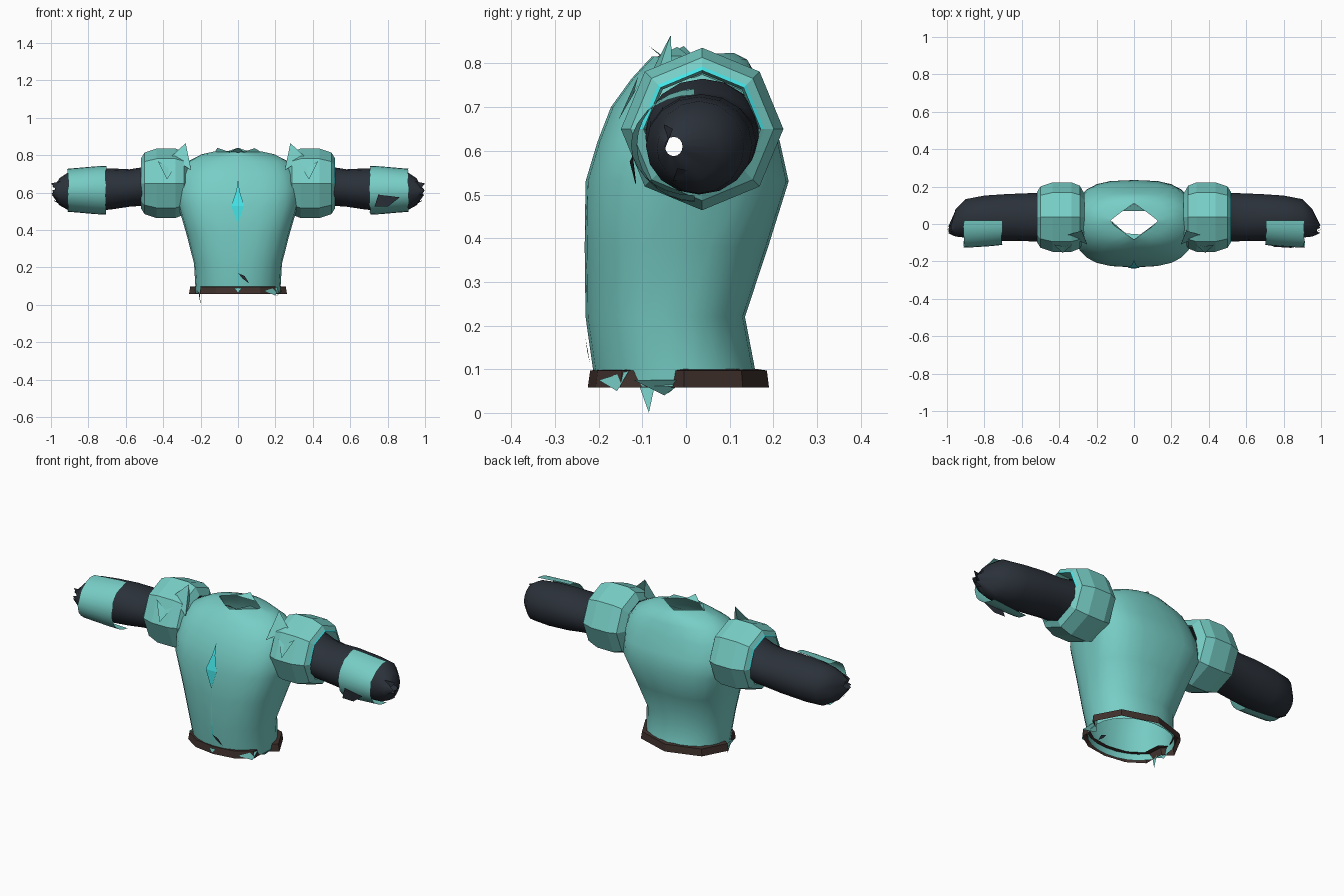
import bpy, bmesh, math, random
from math import sin, cos, pi

random.seed(4)


def material(name, rgb):
    m = bpy.data.materials.new(name)
    m.diffuse_color = (*rgb, 1)
    return m


TEAL = material("teal cloth", (0.185, 0.615, 0.565))
DARK = material("dark sleeve", (0.024, 0.031, 0.042))
BROWN = material("brown belt", (0.05, 0.030, 0.025))
CYAN = material("bright cyan trim", (0.06, 0.80, 0.82))


def make(name, verts, faces, mats, smooth=False, rule=None, cull=None):
    """Build an object; rule(face centre) picks a material, cull() removes faces."""
    bm = bmesh.new()
    vs = [bm.verts.new(v) for v in verts]
    for f in faces:
        bm.faces.new([vs[i] for i in f])
    bmesh.ops.recalc_face_normals(bm, faces=bm.faces)
    if cull:
        gone = [f for f in bm.faces if cull(f.calc_center_median())]
        bmesh.ops.delete(bm, geom=gone, context='FACES')
    for f in bm.faces:
        f.smooth = smooth
        if rule:
            f.material_index = rule(f.calc_center_median())
    me = bpy.data.meshes.new(name)
    bm.to_mesh(me)
    bm.free()
    for m in mats:
        me.materials.append(m)
    ob = bpy.data.objects.new(name, me)
    bpy.context.collection.objects.link(ob)
    return ob


def loft(name, rings, mats, closed=True, **kw):
    """Skin a list of equally long point rings, leaving the ends open."""
    n = len(rings[0])
    faces = []
    for r in range(len(rings) - 1):
        for i in range(n if closed else n - 1):
            j = (i + 1) % n
            faces.append((r * n + i, r * n + j, (r + 1) * n + j, (r + 1) * n + i))
    return make(name, [p for ring in rings for p in ring], faces, mats, **kw)


def spow(v, e):
    return math.copysign(abs(v) ** e, v)


# Torso: z, half width, front y, back y, roundness
torso_rows = [
    (0.060, 0.225, -0.210, 0.168, 2.1), (0.10, 0.228, -0.213, 0.158, 2.1),
    (0.22, 0.235, -0.230, 0.135, 2.3), (0.38, 0.276, -0.232, 0.188, 2.6),
    (0.53, 0.320, -0.230, 0.235, 2.9), (0.62, 0.328, -0.203, 0.215, 2.8),
    (0.70, 0.312, -0.172, 0.190, 2.5), (0.765, 0.272, -0.125, 0.165, 2.3),
    (0.805, 0.195, -0.092, 0.140, 1.8), (0.82, 0.128, -0.078, 0.110, 1.05)]
SEG = 24
rings = []
for z, hx, y0, y1, n in torso_rows:
    ring = []
    for i in range(SEG):
        a = 2 * pi * i / SEG
        dz = 0.004 * sin(a) if z > 0.8 else 0
        ring.append((hx * spow(cos(a), 2 / n),
                     (y0 + y1) / 2 + (y1 - y0) / 2 * spow(sin(a), 2 / n), z + dz))
    rings.append(ring)
loft("torso", rings, [TEAL], smooth=True,
     cull=lambda c: abs(c.x) > 0.26 and 0.55 < c.z < 0.73 and abs(c.y - 0.04) < 0.09)

# Front opening: a thin bright sliver and a narrow seam
seam = [(0, -0.237, 0.43), (0.032, -0.236, 0.53), (0.009, -0.216, 0.61), (0, -0.192, 0.67),
        (-0.009, -0.216, 0.61), (-0.036, -0.236, 0.53)]
make("front_opening", seam, [(0, 1, 5), (1, 2, 4, 5), (2, 3, 4)], [CYAN])
loft("front_seam", [[(-0.003, y, z), (0.003, y, z)] for y, z in
                    ((-0.215, 0.1), (-0.233, 0.22), (-0.236, 0.43))], [CYAN], closed=False)

# Belt: angular band that dips under the cloth at the flanks
half = [(0, -0.225), (0.12, -0.207), (0.205, -0.15), (0.205, -0.10),
        (0.21, -0.04), (0.262, -0.005), (0.19, 0.13), (0, 0.19)]
outline = half + [(-x, y) for x, y in half[-2:0:-1]]
loft("belt", [[(x * s, y * s, z) for x, y in outline]
              for s, z in ((1, 0.058), (0.975, 0.097), (0.87, 0.10))], [BROWN])

# Arm sections: x, centre y, centre z, half depth, half height
arm_rows = [
    (0.28, 0.04, 0.645, 0.130, 0.120), (0.45, 0.037, 0.645, 0.130, 0.120),
    (0.51, 0.037, 0.633, 0.130, 0.103),
    (0.58, 0.036, 0.625, 0.128, 0.100), (0.68, 0.035, 0.62, 0.125, 0.110),
    (0.80, 0.03, 0.612, 0.122, 0.112), (0.90, 0.03, 0.608, 0.103, 0.106),
    (0.955, 0.005, 0.605, 0.072, 0.072), (0.985, -0.028, 0.61, 0.020, 0.022)]
# Shoulder pad profile: x, radius
pad_rows = [(0.265, 0.125), (0.29, 0.168), (0.335, 0.186), (0.435, 0.186),
            (0.50, 0.164), (0.513, 0.143), (0.519, 0.134), (0.40, 0.128)]
# Loose cloth shards on each shoulder
shoulder_shards = [
    [(0.28, -0.035, 0.865), (0.25, -0.11, 0.72), (0.36, -0.06, 0.79)],
    [(0.28, -0.035, 0.865), (0.25, -0.11, 0.72), (0.28, -0.03, 0.76)],
    [(0.33, -0.11, 0.75), (0.38, -0.155, 0.67), (0.37, -0.12, 0.73)],
    [(0.37, -0.12, 0.73), (0.38, -0.155, 0.67), (0.43, -0.11, 0.77)]]


def shards(name, tris, mat, side=1):
    pts = [(side * x, y, z) for t in tris for x, y, z in t]
    make(name, pts, [(3 * k, 3 * k + 1, 3 * k + 2) for k in range(len(tris))], [mat])


for side, label in ((-1, "left"), (1, "right")):
    # Sleeve with a ragged open end
    rings = []
    for x, cy, cz, ry, rz in arm_rows:
        rag = 0.012 if x > 0.97 else 0
        rings.append([(side * (x + random.uniform(-rag, rag)),
                       cy + ry * cos(2 * pi * i / 16), cz + rz * sin(2 * pi * i / 16))
                      for i in range(16)])
    loft(label + "_sleeve", rings, [DARK], smooth=True)
    shards(label + "_sleeve_shreds",
           [[(1.0, -0.03, 0.65), (0.95, -0.05, 0.66), (0.96, -0.05, 0.60)],
            [(0.99, -0.02, 0.56), (0.94, -0.03, 0.53), (0.95, 0.03, 0.55)]], DARK, side)

    # Eight-sided shoulder pad with a bright lining on the upper rim
    rings = [[(side * x, 0.037 + r * sin(pi * i / 4), 0.65 + r * cos(pi * i / 4))
              for i in range(8)] for x, r in pad_rows]
    loft(label + "_shoulder_pad", rings, [TEAL, CYAN],
         rule=lambda c: int(abs(c.x) > 0.513 and c.z > 0.66))
    shards(label + "_shoulder_shards", shoulder_shards, TEAL, side)

    # Cuff: half shell over the front of the forearm, flaring toward the hand
    rings = []
    for x, ry, rz, rag in ((0.705, 0.132, 0.130, 0.004), (0.76, 0.138, 0.128, 0),
                           (0.85, 0.144, 0.120, 0), (0.91, 0.146, 0.115, 0.004)):
        rings.append([(side * (x + random.uniform(-rag, rag)),
                       0.020 - ry * sin(pi * i / 14), 0.613 + rz * cos(pi * i / 14))
                      for i in range(15)])
    loft(label + "_cuff", rings, [TEAL], closed=False, smooth=True)

# Dark tear on one cuff, and a small tear above the belt seen outside and inside
shards("cuff_tear", [[(0.73, -0.114, 0.525), (0.80, -0.116, 0.525), (0.75, -0.122, 0.59)],
                     [(0.80, -0.116, 0.525), (0.865, -0.129, 0.575), (0.75, -0.122, 0.59)]], DARK)
for name, dy in (("hem_tear", 0), ("hem_tear_inside", 0.02)):
    shards(name, [[(0.0, -0.230 + dy, 0.17), (0.06, -0.220 + dy, 0.115),
                   (0.035, -0.228 + dy, 0.155)],
                  [(0.0, -0.230 + dy, 0.17), (0.06, -0.220 + dy, 0.115),
                   (0.025, -0.226 + dy, 0.14)]], DARK)

# Ragged cloth at the neck and hem
shards("collar_shards", [
    [(0.0, 0.11, 0.84), (-0.06, 0.07, 0.82), (0.06, 0.07, 0.82)],
    [(-0.11, -0.005, 0.84), (-0.125, 0.02, 0.815), (-0.04, -0.055, 0.815)],
    [(0.09, -0.02, 0.838), (0.125, 0.01, 0.815), (0.02, -0.068, 0.815)],
    [(0.0, -0.085, 0.84), (-0.05, -0.05, 0.815), (0.04, -0.056, 0.815)]], TEAL)
shards("hem_shards", [
    [(-0.20, -0.085, 0.0), (-0.212, -0.11, 0.07), (-0.205, -0.07, 0.07)],
    [(0.20, -0.05, 0.04), (0.228, -0.12, 0.075), (0.235, 0.0, 0.075)],
    [(0.20, -0.158, 0.05), (0.14, -0.20, 0.075), (0.215, -0.13, 0.097)],
    [(0.0, -0.232, 0.065), (-0.022, -0.228, 0.09), (0.022, -0.228, 0.09)],
    [(-0.225, -0.04, 0.045), (-0.23, -0.11, 0.08), (-0.232, 0.0, 0.08)]], TEAL)
